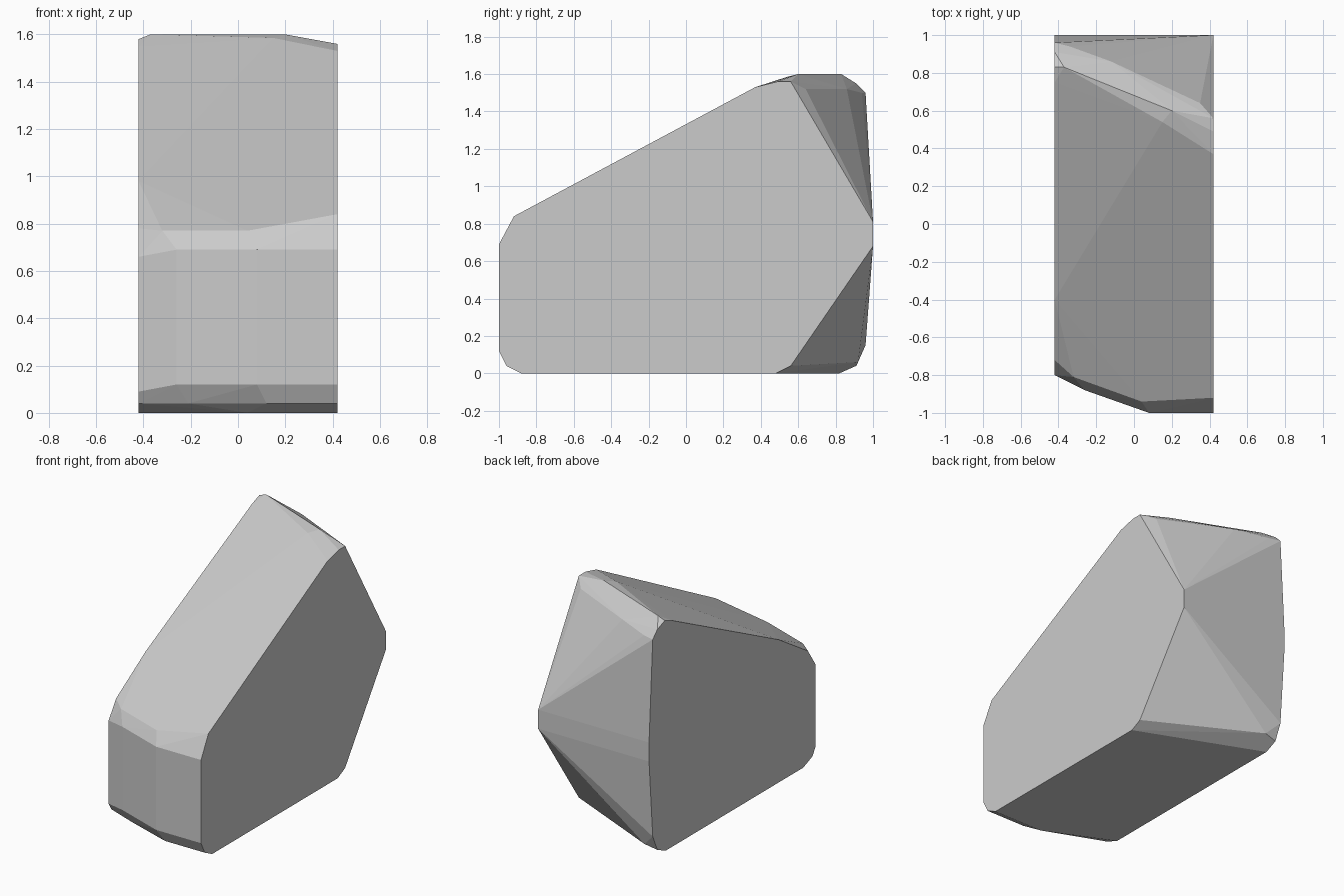
import bpy, bmesh

if "Cube" in bpy.data.objects:
    bpy.data.objects.remove(bpy.data.objects["Cube"])

HALF = 0.42

# Flat side outlines as (y, z)
right = [(-1, .12), (-.96, .04), (-.88, 0), (.48, 0), (.56, .04), (1, .68),
         (1, .81), (.56, 1.56), (.49, 1.56), (.37, 1.53), (-.92, .84), (-1, .69)]
left = [(-.8, .09), (-.77, .04), (-.67, 0), (.82, 0), (.91, .04), (.96, .15), (1, .68),
        (1, .81), (.96, 1.5), (.91, 1.55), (.83, 1.58), (.75, 1.55),
        (-.4, .98), (-.72, .78), (-.8, .66)]

# Corners between the two sides
front = [(x, y, z) for x, y in [(.08, -1), (-.26, -.88)] for z in (.12, .69)]
front_chamfers = [(.12, -.96, .04), (-.21, -.85, .04), (.04, -.88, 0),
                  (.04, -.94, .77), (-.32, -.81, .77)]
top_ridge = [(.2, .6, 1.6), (-.37, .83, 1.6), (.15, .54, 1.585)]
back_chamfers = [(-.12, .86, 1.52), (.35, .64, 1.52), (-.34, .94, 1.5),
                 (-.33, .92, .06), (-.3, .94, .15)]

points = [(HALF, y, z) for y, z in right] + [(-HALF, y, z) for y, z in left]
points += front + front_chamfers + top_ridge + back_chamfers

# Faceted block wrapped around the corners
bm = bmesh.new()
for p in points:
    bm.verts.new(p)
hull = bmesh.ops.convex_hull(bm, input=bm.verts[:])
loose = [v for v in bm.verts if not v.link_faces]
bmesh.ops.delete(bm, geom=loose, context='VERTS')
bmesh.ops.dissolve_limit(bm, angle_limit=0.01, verts=bm.verts[:], edges=bm.edges[:])
bmesh.ops.recalc_face_normals(bm, faces=bm.faces[:])
mesh = bpy.data.meshes.new("faceted_rock")
bm.to_mesh(mesh)
bm.free()
bpy.context.collection.objects.link(bpy.data.objects.new("faceted_rock", mesh))
